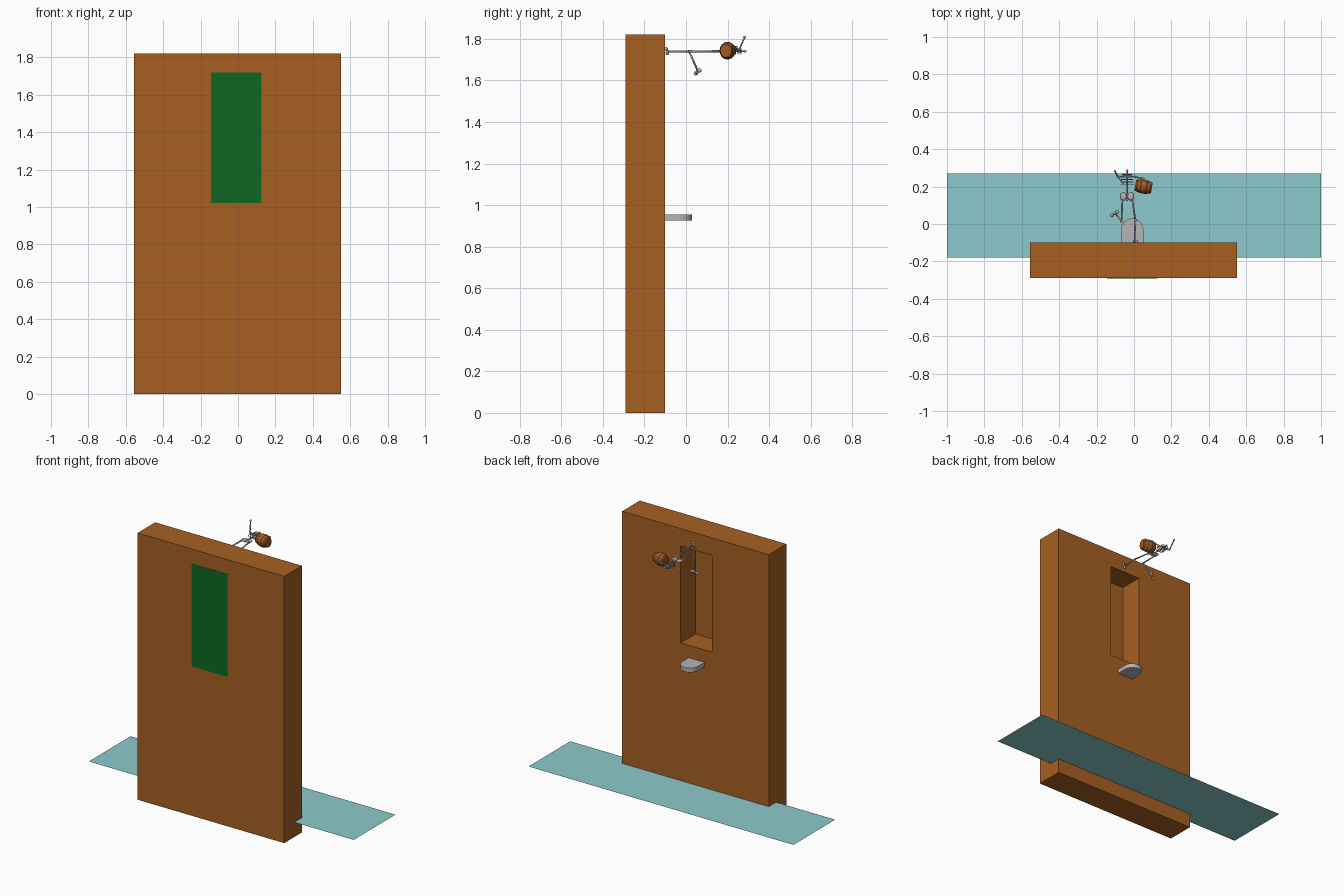
import bpy, bmesh, math
from mathutils import Vector, Matrix

if "Cube" in bpy.data.objects:
    bpy.data.objects.remove(bpy.data.objects["Cube"])

def mat(name, c):
    m = bpy.data.materials.new(name)
    m.diffuse_color = (*c, 1)
    m.use_nodes = True
    m.node_tree.nodes["Principled BSDF"].inputs["Base Color"].default_value = m.diffuse_color
    return m

BROWN = mat("brown wood", (0.38, 0.117, 0.016))
GREEN = mat("dark green", (0.004, 0.14, 0.016))
TEAL = mat("pale teal", (0.27, 0.59, 0.62))
GREY = mat("stone grey", (0.46, 0.46, 0.46))
BONE = mat("bone", (0.52, 0.46, 0.46))
BARREL = mat("barrel orange", (0.36, 0.10, 0.015))
IRON = mat("dark iron", (0.05, 0.03, 0.02))

def finish(name, bm, mats, smooth=False):
    bmesh.ops.recalc_face_normals(bm, faces=bm.faces)
    me = bpy.data.meshes.new(name)
    bm.to_mesh(me)
    bm.free()
    for m in mats:
        me.materials.append(m)
    for p in me.polygons:
        p.use_smooth = smooth
    ob = bpy.data.objects.new(name, me)
    bpy.context.collection.objects.link(ob)
    return ob

def box(name, lo, hi, m):
    bm = bmesh.new()
    bmesh.ops.create_cube(bm, size=1)
    for v in bm.verts:
        v.co = Vector([lo[i] + (v.co[i] + 0.5) * (hi[i] - lo[i]) for i in range(3)])
    return finish(name, bm, [m])

# wall with a niche sunk into its back face
wall = box("wall", (-0.555, -0.29, 0), (0.552, -0.10, 1.82), BROWN)
cutter = box("niche_cutter", (-0.125, -0.26, 1.04), (0.11, 0.0, 1.70), BROWN)
mod = wall.modifiers.new("niche", 'BOOLEAN')
mod.object = cutter
mod.solver = 'EXACT'
bpy.context.view_layer.objects.active = wall
wall.select_set(True)
bpy.ops.object.modifier_apply(modifier=mod.name)
bpy.data.objects.remove(cutter)

# green panel flush with the front
box("front_panel", (-0.145, -0.292, 1.02), (0.125, -0.289, 1.72), GREEN)

# thin water sheet crossing the wall near its foot
bm = bmesh.new()
bm.faces.new([bm.verts.new((x, y, 0.10)) for x, y in
              ((-1, -0.18), (1, -0.18), (1, 0.27), (-1, 0.27))])
finish("water_sheet", bm, [TEAL])

# round-ended ledge below the niche
bm = bmesh.new()
pts = [(-0.07, -0.10), (0.05, -0.10)]
for i in range(13):
    a = math.pi * i / 12
    pts.append((-0.01 + 0.06 * math.cos(a), -0.03 + 0.06 * math.sin(a)))
f = bm.faces.new([bm.verts.new((x, y, 0.925)) for x, y in pts])
r = bmesh.ops.extrude_face_region(bm, geom=[f])
bmesh.ops.translate(bm, vec=(0, 0, 0.03),
                    verts=[g for g in r["geom"] if isinstance(g, bmesh.types.BMVert)])
finish("ledge", bm, [GREY])

# ---- skeleton lying flat, feet to the wall ----
def rod(bm, a, b, r):
    a, b = Vector(a), Vector(b)
    q = (b - a).to_track_quat('Z', 'Y').to_matrix().to_4x4()
    bmesh.ops.create_cone(bm, segments=8, radius1=r, radius2=r, depth=(b - a).length,
                          cap_ends=True, matrix=Matrix.Translation((a + b) / 2) @ q)

def knob(bm, p, r, s=(1, 1, 1)):
    bmesh.ops.create_uvsphere(bm, u_segments=8, v_segments=6, radius=r,
                              matrix=Matrix.Translation(p) @ Matrix.Diagonal((*s, 1)))

def limb(name, pts, r=0.0045):
    bm = bmesh.new()
    for a, b in zip(pts, pts[1:]):
        rod(bm, a, b, r)
    for p in pts:
        knob(bm, p, r * 1.7)
    return finish(name, bm, [BONE], True)

def ring(bm, c, rx, rz, r, n=12):
    p = [(c[0] + rx * math.cos(2 * math.pi * i / n), c[1],
          c[2] + rz * math.sin(2 * math.pi * i / n)) for i in range(n)]
    for i in range(n):
        rod(bm, p[i], p[(i + 1) % n], r)

CX, Z = -0.037, 1.74
# spine, ribs and pelvis
limb("spine", [(CX, 0.13 + 0.031 * i, Z) for i in range(6)], 0.004)
bm = bmesh.new()
for i in range(5):
    ring(bm, (CX, 0.212 + 0.013 * i, Z), 0.034 - 0.002 * i, 0.013, 0.002)
finish("ribs", bm, [BONE], True)
bm = bmesh.new()
for s in (-1, 1):
    knob(bm, (CX + s * 0.02, 0.147, Z), 0.022, (0.85, 1.1, 0.3))
finish("pelvis", bm, [BONE], True)
limb("collar_bones", [(CX - 0.042, 0.252, Z), (CX, 0.262, Z), (CX + 0.042, 0.252, Z)], 0.003)

# legs: one straight to the wall, one bent downward
limb("straight_leg", [(-0.01, 0.135, Z), (0.007, 0.02, Z), (0.003, -0.088, Z)])
limb("straight_foot", [(0.003, -0.09, 1.73), (0.012, -0.095, 1.752)], 0.005)
limb("bent_leg", [(-0.063, 0.135, Z), (-0.066, 0.015, Z), (-0.098, 0.055, 1.65)])
limb("bent_foot", [(-0.09, 0.065, 1.648), (-0.118, 0.047, 1.634)], 0.006)

# arms: one raised, one round the barrel
limb("raised_arm", [(-0.079, 0.252, Z), (-0.088, 0.255, 1.745), (-0.102, 0.282, 1.808)], 0.004)
limb("lower_arm", [(-0.06, 0.22, 1.755), (-0.088, 0.255, 1.745)], 0.0035)
limb("barrel_arm", [(0.005, 0.252, Z), (0.05, 0.242, 1.76), (0.09, 0.215, 1.77)], 0.004)

# barrel with dark hoops, axis roughly along x
bm = bmesh.new()
n, prof = 16, []
for i in range(15):
    t = i / 14
    prof.append((-0.045 + 0.09 * t, 0.032 + 0.011 * math.sin(math.pi * t)))
rows = [[bm.verts.new((x, r * 0.88 * math.cos(2 * math.pi * k / n), r * math.sin(2 * math.pi * k / n)))
         for k in range(n)] for x, r in prof]
for i in range(14):
    for k in range(n):
        f = bm.faces.new((rows[i][k], rows[i][(k + 1) % n], rows[i + 1][(k + 1) % n], rows[i + 1][k]))
        f.material_index = 1 if i in (1, 4, 9, 12) else 0
bm.faces.new(rows[0])
bm.faces.new(rows[-1])
bmesh.ops.transform(bm, verts=bm.verts, matrix=Matrix.Translation((0.051, 0.2, 1.743))
                    @ Matrix.Rotation(math.radians(-10), 4, 'Z'))
finish("barrel", bm, [BARREL, IRON])
